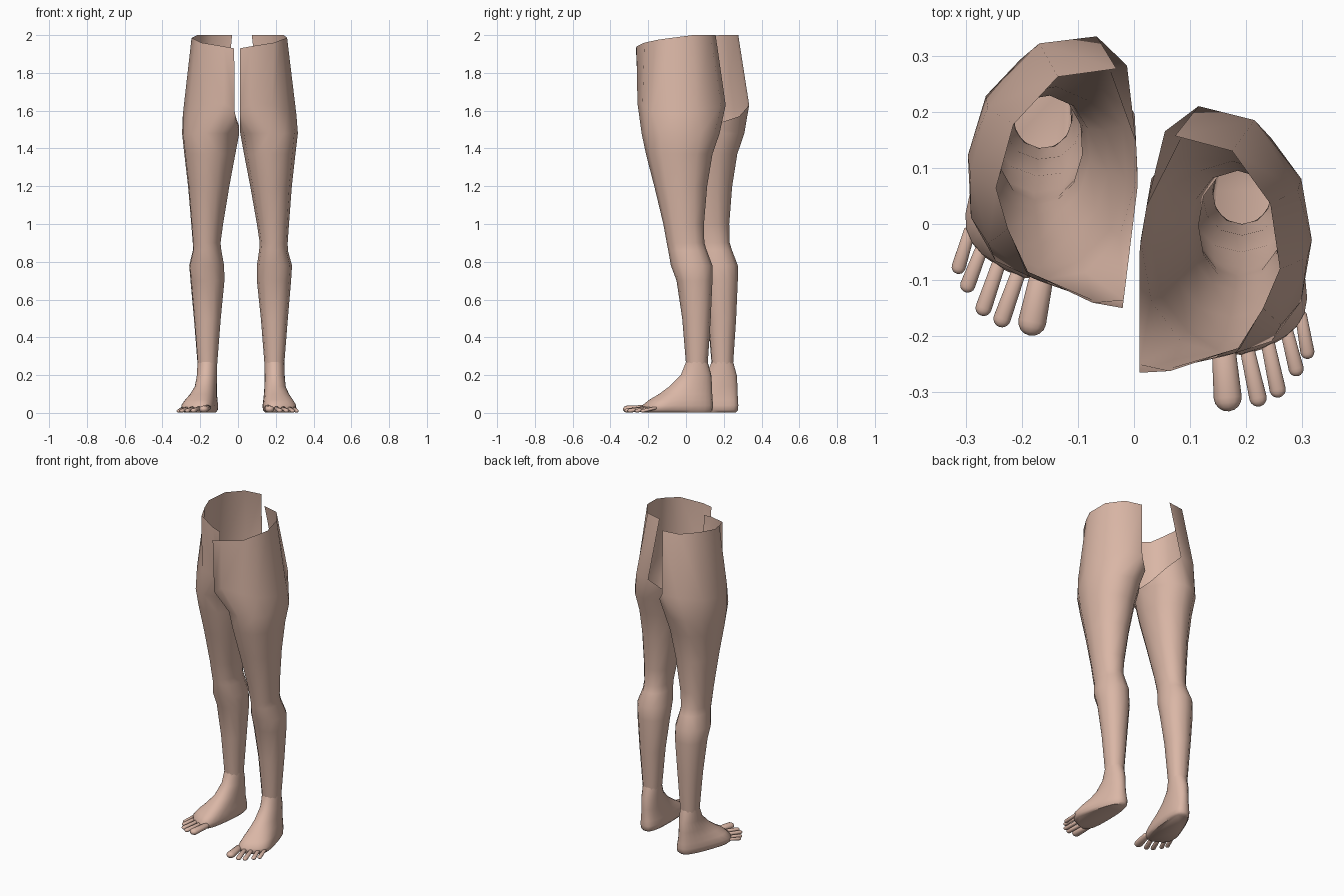
import bpy, bmesh, math
from mathutils import Matrix, Vector

if "Cube" in bpy.data.objects:
    bpy.data.objects.remove(bpy.data.objects["Cube"])

skin = bpy.data.materials.new("skin")
skin.diffuse_color = (0.70, 0.47, 0.38, 1)
skin.use_nodes = True
skin.node_tree.nodes["Principled BSDF"].inputs["Base Color"].default_value = skin.diffuse_color

# Second leg: mirrored, turned out 7 degrees and stepped back
OTHER = Matrix.Translation((0.022, 0.112, 0)) @ Matrix.Rotation(math.radians(-7), 4, 'Z') @ Matrix.Diagonal((-1, 1, 1, 1))


def finish(bm, name, angle=50):
    """Make the part for the right leg and its mirrored twin."""
    for side in ("right", "left"):
        if side == "left":
            bm.transform(OTHER)
            bmesh.ops.reverse_faces(bm, faces=bm.faces[:])
        me = bpy.data.meshes.new(f"{side}_{name}")
        bm.to_mesh(me)
        me.materials.append(skin)
        ob = bpy.data.objects.new(f"{side}_{name}", me)
        bpy.context.collection.objects.link(ob)
        bpy.ops.object.select_all(action='DESELECT')
        ob.select_set(True)
        bpy.context.view_layer.objects.active = ob
        bpy.ops.object.shade_smooth_by_angle(angle=math.radians(angle))
    bm.free()


def oval(n, z, xi, xo, yf, yb, power=1.0):
    """Ring from the front (-y), through the outer side (+x), to the back."""
    out = []
    for k in range(n):
        a = math.radians(-90 + 360 * k / n)
        c = math.copysign(abs(math.cos(a)) ** power, math.cos(a))
        s = math.copysign(abs(math.sin(a)) ** power, math.sin(a))
        out.append(Vector(((xi + xo) / 2 + c * (xo - xi) / 2, (yf + yb) / 2 + s * (yb - yf) / 2, z)))
    return out


def bridge(bm, low, high):
    n = len(low)
    for k in range(n):
        q = [low[k], low[(k + 1) % n], high[(k + 1) % n], high[k]]
        if None not in q:
            bm.faces.new(q)


# Leg: open rim, hip ring with a dropped crotch edge, then ovals to the ankle
rim = [(.065, -.262, 1.94), (.19, -.22, 1.96), (.23, -.15, 1.975), (.26, -.08, 1.985),
       (.243, .036, 2), (.175, .13, 2), (.073, .157, 2), None, None, None, None, (.01, -.265, 1.93)]
hip = [(.065, -.257, 1.64), (.18, -.23, 1.63), (.262, -.18, 1.6), (.309, -.06, 1.58),
       (.292, .06, 1.6), (.215, .185, 1.63), (.115, .21, 1.63), (.055, .165, 1.57),
       (.022, .03, 1.525), (.01, -.05, 1.52), (.01, -.16, 1.54), (.01, -.25, 1.6)]
leg = [(1.48, .012, .317, -.235, .178), (1.37, .032, .304, -.212, .140),
       (1.20, .065, .285, -.168, .112), (1.00, .100, .270, -.120, .095),
       (.90, .115, .263, -.102, .097), (.86, .112, .264, -.094, .110),
       (.78, .100, .286, -.080, .140), (.70, .100, .281, -.050, .140),
       (.50, .121, .264, -.020, .131), (.26, .140, .245, .000, .115)]
bm = bmesh.new()
rings = [rim, hip] + [oval(12, *r, power=.92) for r in leg]
rows = [[bm.verts.new(p) if p else None for p in r] for r in rings]
for high, low in zip(rows, rows[1:]):
    bridge(bm, low, high)
finish(bm, "leg")

# Foot: stacked rings that lengthen forwards and widen towards the ball
foot = [(.27, .140, .245, .000, .115, 0), (.20, .141, .247, -.028, .134, 0),
        (.14, .140, .250, -.090, .138, .15), (.10, .137, .258, -.150, .139, .5),
        (.07, .134, .266, -.205, .141, .8), (.04, .130, .272, -.245, .143, 1),
        (.015, .132, .270, -.248, .141, 1), (.003, .142, .262, -.238, .130, 1)]
bm = bmesh.new()
rows = []
for z, xi, xo, yf, yb, wide in foot:
    ring = oval(24, z, xi, xo, yf, yb, 1 - .3 * wide)
    for p in ring:
        f = (yb - p.y) / (yb - yf)
        p.x = xi + (p.x - xi) * (1 + wide * (.62 * f - .18))
        p.y += wide * f * f * .42 * (p.x - .17)
    rows.append([bm.verts.new(p) for p in ring])
for high, low in zip(rows, rows[1:]):
    bridge(bm, low, high)
bm.faces.new(rows[-1][::-1])
finish(bm, "foot")

# Toes: tapered capsules from the ball of the foot to the tip
toes = [(.160, -.225, .167, -.309, .025), (.202, -.225, .221, -.310, .0155),
        (.238, -.210, .256, -.295, .0145), (.272, -.190, .289, -.258, .0135),
        (.298, -.165, .309, -.228, .0125)]
bm = bmesh.new()
for bx, by, tx, ty, r in toes:
    made = bmesh.ops.create_uvsphere(bm, u_segments=12, v_segments=8, radius=1)["verts"]
    base, tip = Vector((bx, by, .026)), Vector((tx, ty, r * .75 + .001))
    d = (tip - base)
    turn = Matrix.Rotation(math.atan2(d.x, -d.y), 3, 'Z')
    for v in made:
        p = Vector((v.co.x, -v.co.z, v.co.y))
        end, size = (tip, r) if p.y < 0.01 else (base, r * .9)
        v.co = end + turn @ Vector((p.x, p.y, p.z * .75)) * size
    bmesh.ops.recalc_face_normals(bm, faces=list({f for v in made for f in v.link_faces}))
finish(bm, "toes")
